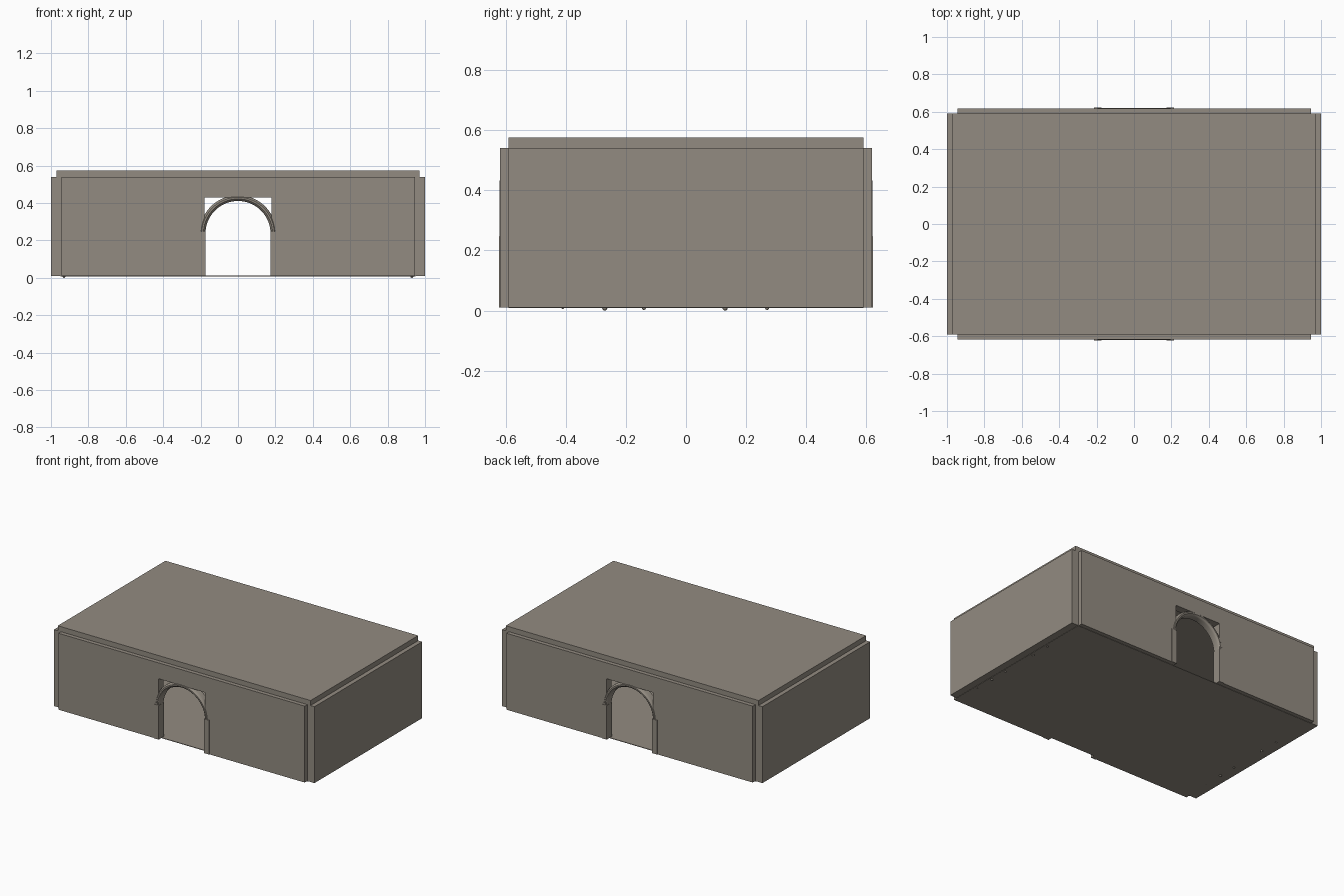
import bpy, bmesh, math

if "Cube" in bpy.data.objects:
    bpy.data.objects.remove(bpy.data.objects["Cube"])

stone = bpy.data.materials.new("warm_stone")
stone.diffuse_color = (0.29, 0.26, 0.22, 1)
stone.use_nodes = True
stone.node_tree.nodes["Principled BSDF"].inputs["Base Color"].default_value = stone.diffuse_color


def make(name, bm, smooth=False):
    bmesh.ops.recalc_face_normals(bm, faces=bm.faces)
    me = bpy.data.meshes.new(name)
    bm.to_mesh(me)
    bm.free()
    ob = bpy.data.objects.new(name, me)
    bpy.context.collection.objects.link(ob)
    me.materials.append(stone)
    if smooth:
        bpy.ops.object.select_all(action='DESELECT')
        ob.select_set(True)
        bpy.context.view_layer.objects.active = ob
        bpy.ops.object.shade_smooth_by_angle(angle=math.radians(35))
    return ob


def box(name, x, y, z):
    bm = bmesh.new()
    bmesh.ops.create_cube(bm, size=1)
    for v in bm.verts:
        for i, (a, b) in enumerate((x, y, z)):
            v.co[i] = a if v.co[i] < 0 else b
    return make(name, bm)


def extrude_y(name, profile, y0, y1):
    bm = bmesh.new()
    face = bm.faces.new([bm.verts.new((x, y0, z)) for x, z in profile])
    new = bmesh.ops.extrude_face_region(bm, geom=[face])["geom"]
    for v in new:
        if isinstance(v, bmesh.types.BMVert):
            v.co.y = y1
    return make(name, bm)


def arch_ring(name, side):
    # rounded moulding section swept over a half circle
    r0, r1, zc, n = 0.174, 0.205, 0.237, 32
    section = [(r0, 0.568), (r0, 0.606), (r0 + 0.004, 0.615), (r0 + 0.011, 0.621),
               (r1 - 0.011, 0.621), (r1 - 0.004, 0.615), (r1, 0.606), (r1, 0.568)]
    bm = bmesh.new()
    rings = []
    for i in range(n + 1):
        a = math.pi * i / n
        rings.append([bm.verts.new((r * math.cos(a), side * y, min(zc + r * math.sin(a), 0.435)))
                      for r, y in section])
    m = len(section)
    for p, q in zip(rings, rings[1:]):
        for j in range(m):
            k = (j + 1) % m
            bm.faces.new((p[j], p[k], q[k], q[j]))
    bm.faces.new(rings[0])
    bm.faces.new(rings[-1])
    return make(name, bm, True)


# floor and roof
box("floor", (-0.95, 0.95), (-0.59, 0.59), (0.008, 0.012))
box("roof", (-0.97, 0.97), (-0.59, 0.59), (0.53, 0.575))

# end walls
for s, label in ((-1, "left"), (1, "right")):
    box(label + "_wall", sorted((s * 0.945, s * 1.0)), (-0.59, 0.59), (0.01, 0.54))

# long walls with square openings, arch moulding and door jambs
w, h = 0.178, 0.43
profile = [(-0.945, 0.01), (-w, 0.01), (-w, h), (w, h),
           (w, 0.01), (0.945, 0.01), (0.945, 0.54), (-0.945, 0.54)]
for s, label in ((-1, "front"), (1, "back")):
    extrude_y(label + "_wall", profile, s * 0.565, s * 0.618)
    arch_ring(label + "_arch", s)
    for t, hand in ((-1, "left"), (1, "right")):
        box(f"{label}_{hand}_jamb", sorted((t * 0.173, t * 0.213)),
            sorted((s * 0.564, s * 0.622)), (0.01, 0.247))

# tiny studs under the floor
studs = [(s * 0.93, y, r) for s in (-1, 1)
         for y, r in ((-0.41, 0.004), (-0.27, 0.009), (-0.14, 0.007), (0.13, 0.009), (0.27, 0.007))]
for i, (x, y, r) in enumerate(studs):
    bm = bmesh.new()
    bmesh.ops.create_icosphere(bm, subdivisions=2, radius=r)
    bmesh.ops.translate(bm, vec=(x, y, 0.009), verts=bm.verts)
    make(f"floor_stud_{i + 1}", bm, True)
